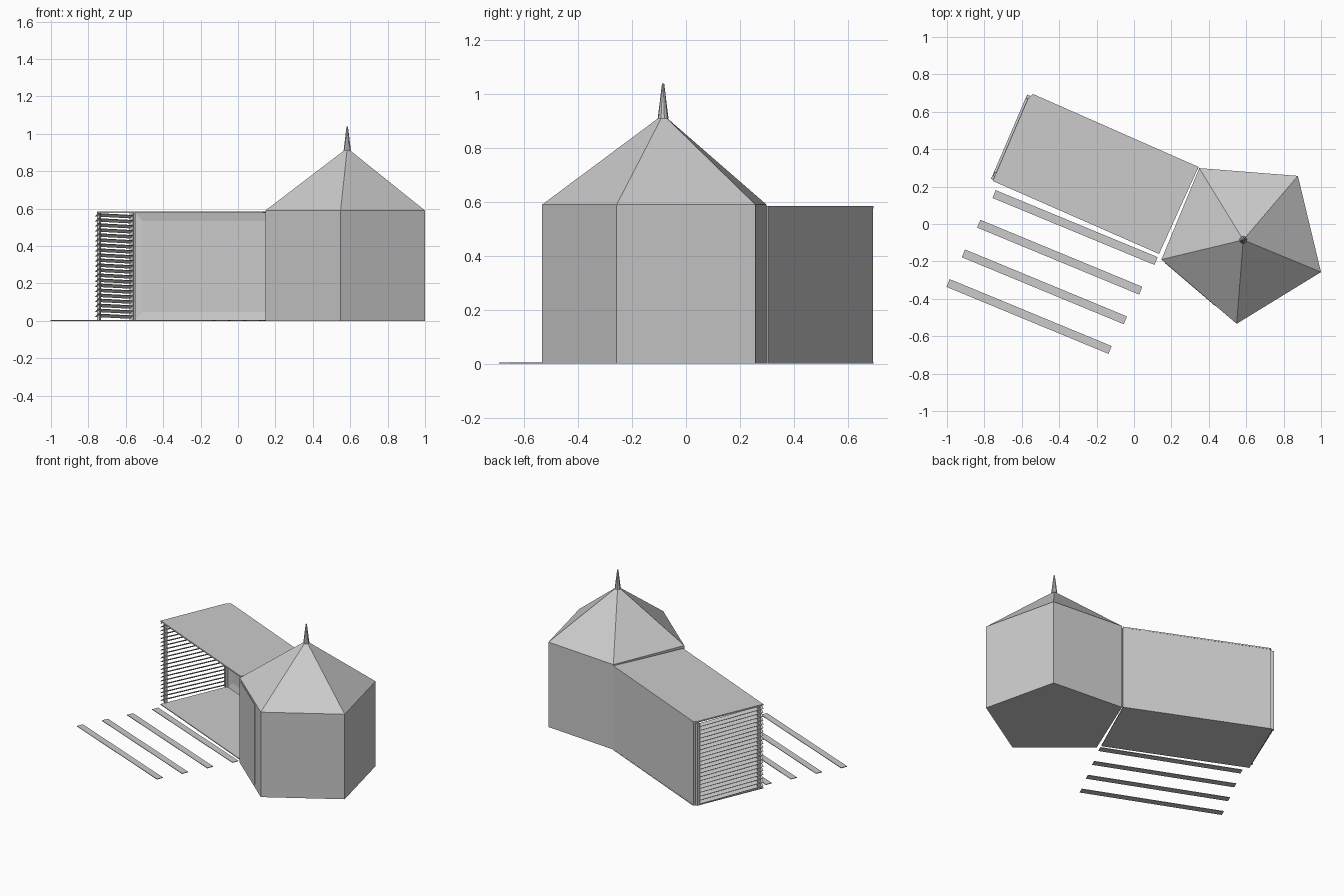
import bpy, bmesh, math
from mathutils import Matrix, Vector

if "Cube" in bpy.data.objects:
    bpy.data.objects.remove(bpy.data.objects["Cube"])


def finish(name, bm):
    bmesh.ops.recalc_face_normals(bm, faces=bm.faces)
    me = bpy.data.meshes.new(name)
    bm.to_mesh(me)
    bm.free()
    ob = bpy.data.objects.new(name, me)
    bpy.context.collection.objects.link(ob)
    return ob


def loft(bm, rings):
    """Close a stack of equal-length rings into a solid."""
    vs = [[bm.verts.new(p) for p in r] for r in rings]
    n = len(vs[0])
    for lo, hi in zip(vs, vs[1:]):
        for i in range(n):
            j = (i + 1) % n
            bm.faces.new((lo[i], lo[j], hi[j], hi[i]))
    bm.faces.new(vs[0][::-1])
    bm.faces.new(vs[-1])


def prism(name, pts, z0, z1):
    bm = bmesh.new()
    loft(bm, [[(x, y, z) for x, y in pts] for z in (z0, z1)])
    return finish(name, bm)


def strip_points(a, b, w):
    """Rectangle of width w around the line a-b."""
    a, b = Vector(a), Vector(b)
    d = (b - a).normalized()
    n = Vector((-d.y, d.x)) * w / 2
    return [a - n, b - n, b + n, a + n]


def ring(c, r, z, n, turn):
    return [(c[0] + r * math.cos(turn + i * math.tau / n),
             c[1] + r * math.sin(turn + i * math.tau / n), z) for i in range(n)]


# five-sided tower with pyramid roof
centre, turn, R = (0.584, -0.085), math.radians(-22.5), 0.45
bm = bmesh.new()
loft(bm, [ring(centre, R, 0, 5, turn), ring(centre, R, 0.59, 5, turn)])
finish("tower_walls", bm)
bm = bmesh.new()
loft(bm, [ring(centre, R, 0.59, 5, turn), ring(centre, 0.012, 0.915, 5, turn)])
finish("tower_roof", bm)

# spire
bm = bmesh.new()
loft(bm, [ring(centre, 0.02, 0.91, 10, turn), ring(centre, 0.004, 1.04, 10, turn)])
finish("spire", bm)

# thin door panel on the front left tower wall
corners = [Vector(p[:2]) for p in ring(centre, R, 0, 5, turn)]
a, b = corners[3], corners[4]
prism("door_panel", strip_points(a.lerp(b, 0.05), a.lerp(b, 0.72), 0.004), 0.02, 0.575)

# floor and roof of the long wing
plan = [(-0.755, 0.23), (0.134, -0.16), (0.345, 0.305), (-0.54, 0.695), (-0.565, 0.675)]
prism("wing_floor", plan, 0, 0.006)
prism("wing_roof", plan, 0.576, 0.585)

# back wall with a recessed panel inside
bm = bmesh.new()
pts = strip_points((-0.546, 0.686), (0.342, 0.296), 0.018)
loft(bm, [[(p.x, p.y, z) for p in pts] for z in (0.006, 0.576)])
bm.normal_update()
inner = min(bm.faces, key=lambda f: f.normal.y)
bmesh.ops.inset_individual(bm, faces=[inner], thickness=0.06)
bmesh.ops.translate(bm, verts=inner.verts, vec=inner.normal * -0.008)
finish("back_wall", bm)

# louvre posts at the open end
lo, hi = Vector((-0.755, 0.238)), Vector((-0.568, 0.674))
d = (hi - lo).normalized()
prism("front_post", strip_points(lo + d * 0.02, lo + d * 0.04, 0.012), 0.006, 0.576)
prism("back_post", strip_points(hi - d * 0.005, hi + d * 0.015, 0.02), 0.006, 0.576)

# tilted louvre slats
bm = bmesh.new()
mid, length = (lo + hi) / 2, (hi - lo).length
count = 21
for i in range(count):
    z = 0.025 + i * (0.562 - 0.025) / (count - 1)
    m = (Matrix.Translation((mid.x, mid.y, z))
         @ Matrix.Rotation(math.atan2(d.y, d.x), 4, 'Z')
         @ Matrix.Rotation(math.radians(1.2), 4, 'Y')
         @ Matrix.Rotation(math.radians(-40), 4, 'X')
         @ Matrix.Diagonal((length, 0.024, 0.003, 1)))
    bmesh.ops.create_cube(bm, size=1, matrix=m)
finish("louvre_slats", bm)

# four paving strips, each stepped forward from the last
for i in range(4):
    off = Vector((-0.082, -0.1585)) * i
    pts = strip_points(Vector((-0.748, 0.16)) + off, Vector((0.118, -0.198)) + off, 0.045)
    prism(f"paving_strip_{i + 1}", pts, 0, 0.004)
